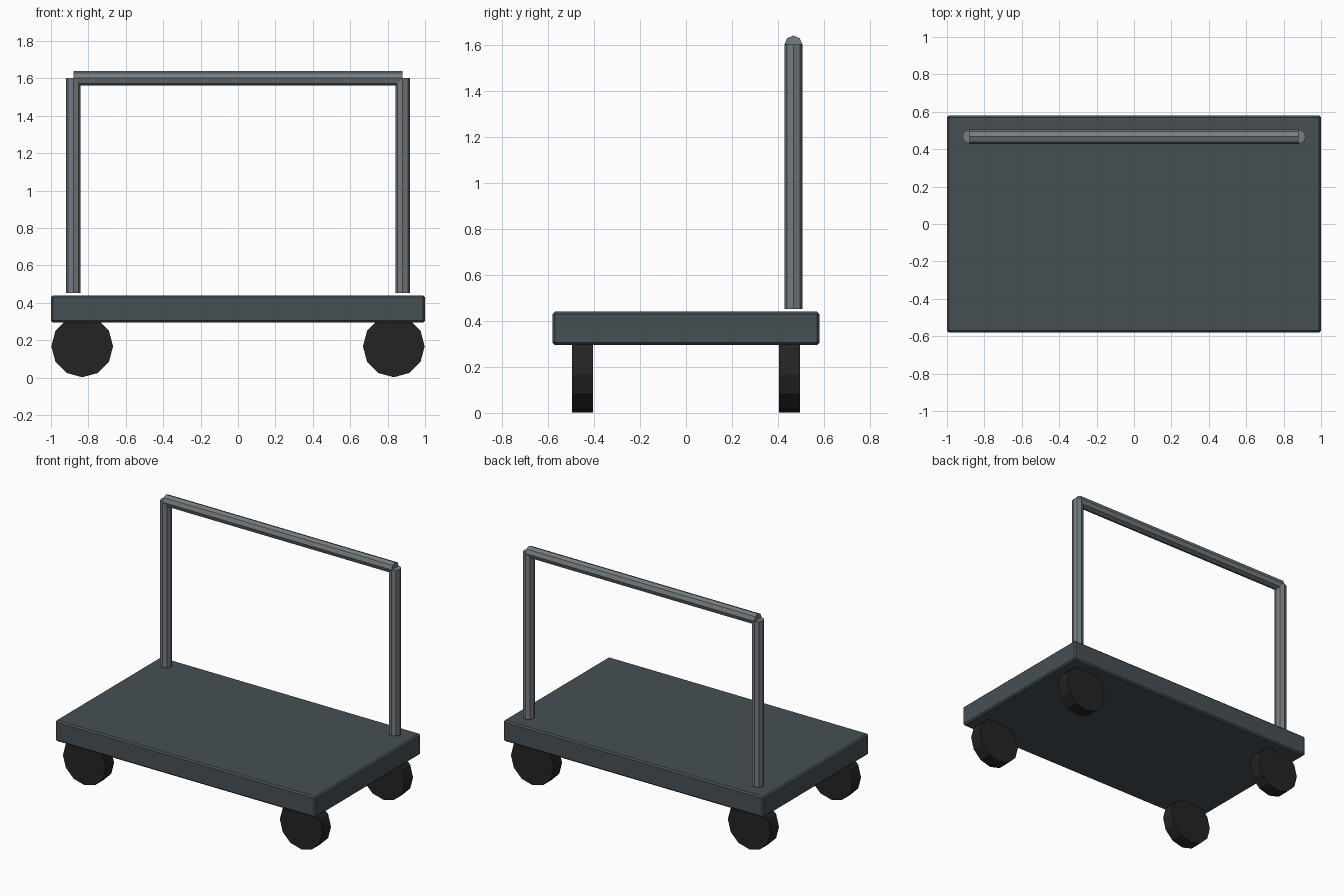
import bpy, math

if "Cube" in bpy.data.objects:
    bpy.data.objects.remove(bpy.data.objects["Cube"])


def material(name, rgb):
    m = bpy.data.materials.new(name)
    m.diffuse_color = (*rgb, 1)
    m.use_nodes = True
    m.node_tree.nodes["Principled BSDF"].inputs["Base Color"].default_value = m.diffuse_color
    return m


DECK = material("dark slate", (0.062, 0.080, 0.090))
METAL = material("grey metal", (0.18, 0.20, 0.215))
RUBBER = material("black rubber", (0.017, 0.017, 0.017))


def rod(name, loc, radius, length, sides, rot, mat):
    bpy.ops.mesh.primitive_cylinder_add(vertices=sides, radius=radius, depth=length,
                                        location=loc, rotation=rot)
    o = bpy.context.object
    o.name = name
    o.data.materials.append(mat)
    return o


# Deck with small chamfered edges
bpy.ops.mesh.primitive_cube_add(size=1, location=(0, 0, 0.3675))
deck = bpy.context.object
deck.name = "deck"
deck.scale = (2.0, 1.16, 0.145)
bpy.ops.object.transform_apply(location=False, rotation=False, scale=True)
deck.data.materials.append(DECK)
bevel = deck.modifiers.new("chamfer", 'BEVEL')
bevel.width = 0.01
bevel.segments = 1

# Wheels, partly set into the deck
for sx, side in ((-1, "left"), (1, "right")):
    for sy, end in ((-1, "front"), (1, "back")):
        rod(f"{end}_{side}_wheel", (sx * 0.833, sy * 0.45, 0.167), 0.165, 0.09, 12,
            (math.pi / 2, 0, 0), RUBBER)
    # Handle uprights
    rod(f"{side}_handle_post", (sx * 0.88, 0.467, 1.026), 0.039, 1.15, 8, (0, 0, 0), METAL)

# Handle crossbar
rod("handle_bar", (0, 0.467, 1.601), 0.039, 1.76, 8, (0, math.pi / 2, 0), METAL)
